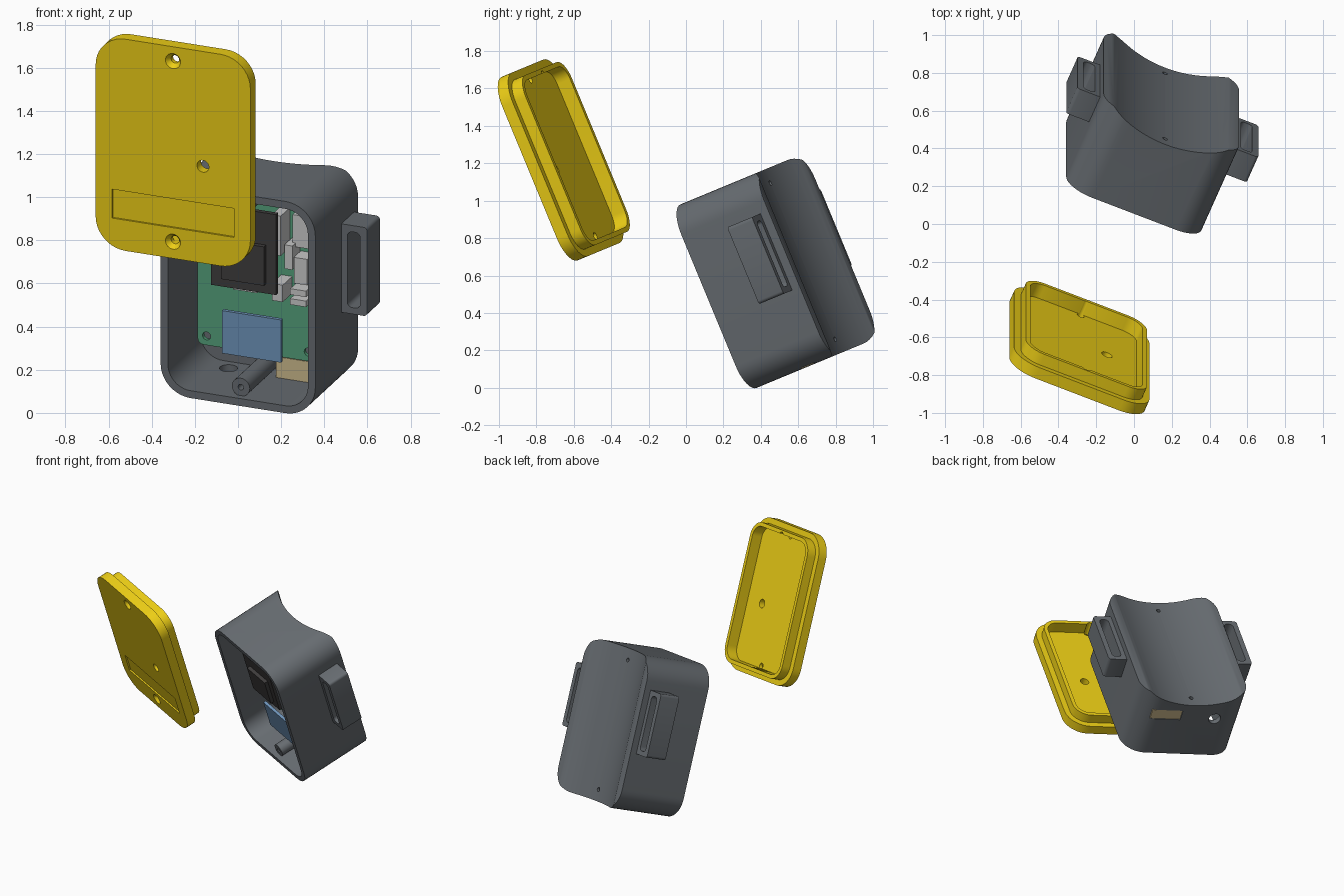
import bpy, bmesh, math
from mathutils import Matrix, Vector

if "Cube" in bpy.data.objects:
    bpy.data.objects.remove(bpy.data.objects["Cube"])

# Tilted exploded pose: local x = width, y = depth (lid to back), z = height
TILT = Matrix.Rotation(math.radians(22.5), 4, 'X') @ Matrix.Rotation(math.radians(-22.5), 4, 'Z')
BOX_POSE = TILT @ Matrix.Translation((-0.168, 0.405, 0.386))
LID_POSE = TILT @ Matrix.Translation((-0.208, -0.285, 1.382))
W, H, R, WALL = 0.776, 1.062, 0.15, 0.037


def material(name, rgb):
    m = bpy.data.materials.new(name)
    m.diffuse_color = (*rgb, 1)
    m.use_nodes = True
    m.node_tree.nodes["Principled BSDF"].inputs["Base Color"].default_value = m.diffuse_color
    return m


CASE = material("case_grey", (0.135, 0.15, 0.165))
YELLOW = material("lid_yellow", (0.85, 0.62, 0.008))
GREEN = material("board_green", (0.09, 0.36, 0.2))
BLACK = material("module_black", (0.05, 0.047, 0.047))
BLUE = material("block_blue", (0.16, 0.3, 0.5))
LIGHT = material("connector_grey", (0.58, 0.58, 0.58))
TAN = material("port_tan", (0.62, 0.5, 0.27))


def make(name, bm, mat=None):
    bmesh.ops.recalc_face_normals(bm, faces=bm.faces)
    me = bpy.data.meshes.new(name)
    bm.to_mesh(me)
    bm.free()
    ob = bpy.data.objects.new(name, me)
    bpy.context.collection.objects.link(ob)
    if mat:
        me.materials.append(mat)
    return ob


def prism(name, x0, x1, z0, z1, y0, y1, r=0.0, mat=None, seg=10):
    """Rectangle in x/z with rounded corners, extruded along y."""
    pts = []
    for cx, cz, a in ((x1 - r, z1 - r, 0), (x0 + r, z1 - r, 90),
                      (x0 + r, z0 + r, 180), (x1 - r, z0 + r, 270)):
        for i in range(seg + 1 if r else 1):
            t = math.radians(a + 90 * i / seg)
            pts.append((cx + r * math.cos(t), y0, cz + r * math.sin(t)))
    bm = bmesh.new()
    f = bm.faces.new([bm.verts.new(p) for p in pts])
    g = bmesh.ops.extrude_face_region(bm, geom=[f])
    bmesh.ops.translate(bm, verts=[v for v in g["geom"] if isinstance(v, bmesh.types.BMVert)],
                        vec=(0, y1 - y0, 0))
    return make(name, bm, mat)


def shell(name, inset, y0, y1, mat=None):
    """Case outline, shrunk by inset."""
    return prism(name, inset - W / 2, W / 2 - inset, inset - H / 2, H / 2 - inset,
                 y0, y1, R - inset, mat)


def rod(name, a, b, r0, r1=None, seg=32, mat=None):
    """Cylinder or cone from point a to point b."""
    a, b = Vector(a), Vector(b)
    d = b - a
    bm = bmesh.new()
    bmesh.ops.create_cone(bm, cap_ends=True, segments=seg, radius1=r0,
                          radius2=r0 if r1 is None else r1, depth=d.length,
                          matrix=Matrix.Translation((a + b) / 2) @ d.to_track_quat('Z', 'Y').to_matrix().to_4x4())
    return make(name, bm, mat)


def boolean(ob, tool, op='DIFFERENCE'):
    m = ob.modifiers.new("bool", 'BOOLEAN')
    m.operation, m.object, m.solver = op, tool, 'EXACT'
    dg = bpy.context.evaluated_depsgraph_get()
    me = bpy.data.meshes.new_from_object(ob.evaluated_get(dg))
    ob.modifiers.clear()
    ob.data = me
    bpy.data.objects.remove(tool)


# Case: hollow rounded box with a concave back between two flat edges
case = shell("case", 0, 0, 0.518, CASE)
boolean(case, rod("cut", (0, 0.43 + 0.66, -1), (0, 0.43 + 0.66, 1), 0.66, seg=96))
boolean(case, shell("cut", WALL, -0.1, 0.395))
for s in (-1, 1):
    z = s * 0.452
    boolean(case, rod("post", (0, 0.035, z), (0, 0.41, z), 0.045, mat=CASE), 'UNION')
    boolean(case, rod("cut", (0, -0.1, z), (0, 0.6, z), 0.014, seg=20))
# cable hole and port opening in the bottom wall
boolean(case, rod("cut", (-0.18, 0.32, -0.6), (-0.18, 0.32, -0.44), 0.042))
boolean(case, prism("cut", 0.065, 0.285, -0.6, -0.45, 0.30, 0.38))

# Strap loops on both sides
loop = prism("strap_loops", W / 2 - 0.02, W / 2 + 0.13, -0.122, 0.322, 0.315, 0.47, 0.018, CASE, 4)
boolean(loop, prism("cut", W / 2 + 0.03, W / 2 + 0.095, -0.09, 0.29, 0.2, 0.6, 0.025, None, 5))
loop.modifiers.new("mirror", 'MIRROR')

# Lid: plate with a locating lip
lid = shell("lid", 0, 0, 0.065, YELLOW)
boolean(lid, shell("lip", WALL + 0.003, 0.05, 0.13, YELLOW), 'UNION')
boolean(lid, shell("cut", WALL + 0.03, 0.05, 0.2))
for s in (-1, 1):
    z = s * 0.453 + 0.006
    boolean(lid, rod("cut", (0, -0.1, z), (0, 0.3, z), 0.02))
    boolean(lid, rod("cut", (0, -0.01, z), (0, 0.025, z), 0.045, 0.02))
boolean(lid, rod("cut", (0.15, -0.1, -0.045), (0.15, 0.3, -0.045), 0.03))
boolean(lid, prism("cut", -0.305, 0.305, -0.377, -0.232, -0.05, 0.01))

# Circuit board with corner holes
board = prism("circuit_board", -0.30, 0.30, -0.358, 0.405, 0.235, 0.255, 0.03, GREEN, 4)
for x in (-0.255, 0.255):
    for z in (-0.312, 0.36):
        boolean(board, rod("cut", (x, 0.2, z), (x, 0.3, z), 0.02, seg=20))

# Parts on the board: name, x0, x1, z0, z1, front y, back y, material
parts = [
    ("display_module", -0.16, 0.166, 0.027, 0.43, 0.06, 0.085, BLACK),
    ("display_chip", -0.10, 0.115, 0.075, 0.27, 0.035, 0.06, BLACK),
    ("module_header", -0.06, 0.06, 0.01, 0.06, 0.085, 0.235, LIGHT),
    ("power_block", -0.113, 0.183, -0.317, -0.103, 0.08, 0.10, BLUE),
    ("block_header", 0.02, 0.12, -0.30, -0.25, 0.10, 0.235, LIGHT),
    ("tall_connector", 0.12, 0.165, 0.20, 0.40, 0.12, 0.235, LIGHT),
    ("wide_connector", 0.20, 0.28, 0.23, 0.39, 0.18, 0.235, LIGHT),
    ("middle_connector", 0.175, 0.215, 0.13, 0.25, 0.14, 0.235, LIGHT),
    ("side_connector", 0.218, 0.285, 0.06, 0.19, 0.15, 0.235, LIGHT),
    ("low_connector", 0.12, 0.175, -0.03, 0.055, 0.12, 0.235, LIGHT),
    ("small_chip_upper", 0.20, 0.28, 0.0, 0.03, 0.15, 0.235, LIGHT),
    ("small_chip_lower", 0.20, 0.28, -0.05, -0.02, 0.15, 0.235, LIGHT),
    ("side_port", 0.067, 0.283, -0.528, -0.39, 0.302, 0.378, TAN),
]
for n, x0, x1, z0, z1, y0, y1, mat in parts:
    prism(n, x0, x1, z0, z1, y0, y1, 0, mat)

# Pose and shading
for ob in bpy.context.collection.objects:
    ob.matrix_world = LID_POSE if ob is lid else BOX_POSE
    ob.select_set(True)
    bpy.context.view_layer.objects.active = ob
bpy.ops.object.shade_smooth_by_angle(angle=math.radians(30))
